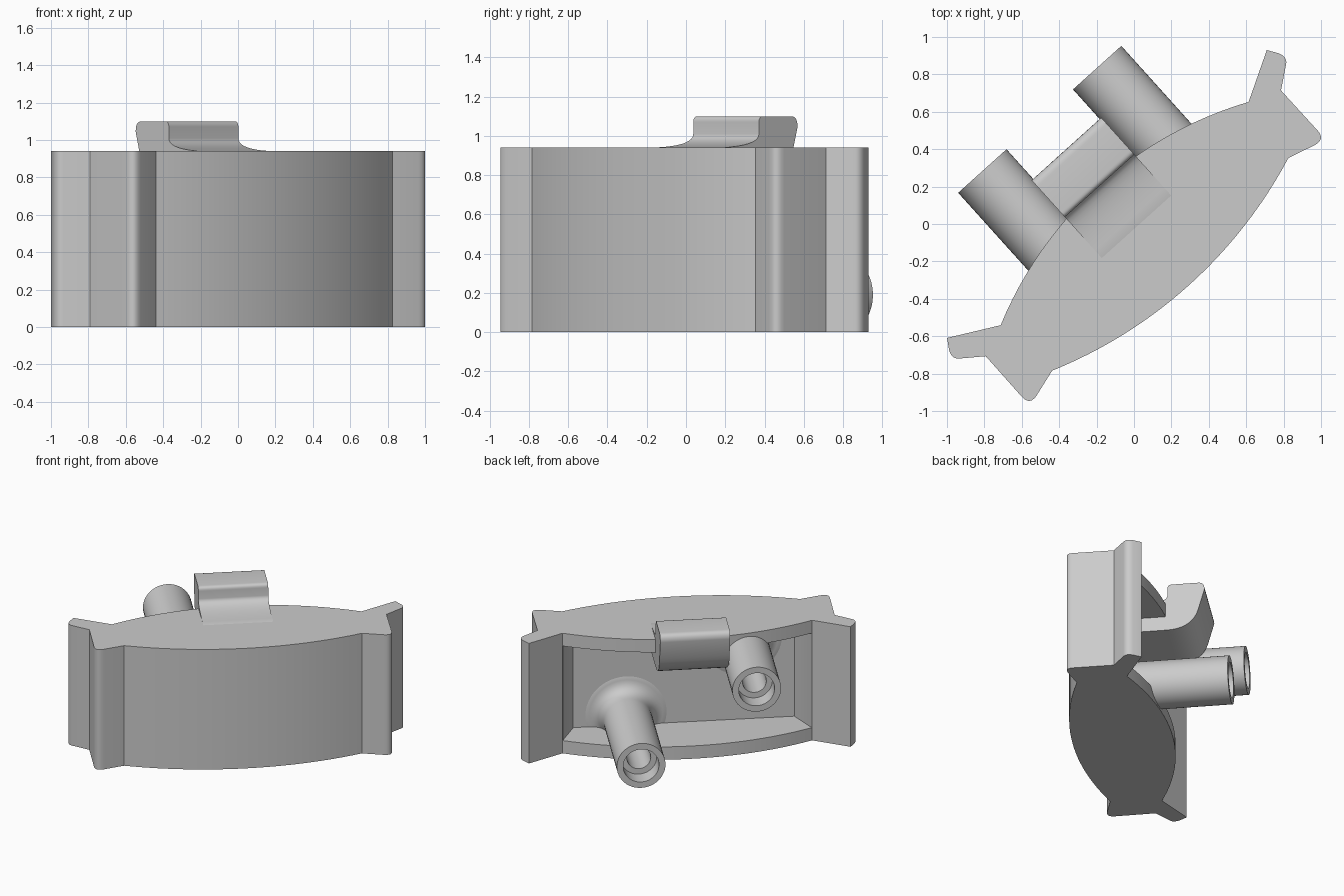
import bpy, bmesh, math
from mathutils import Vector, Matrix

cube = bpy.data.objects.get("Cube")
if cube:
    bpy.data.objects.remove(cube)

TURN = Matrix.Rotation(math.radians(42), 4, 'Z')
HEIGHT = 0.94

grey = bpy.data.materials.new("light grey")
grey.use_nodes = True
grey.diffuse_color = (0.6, 0.6, 0.6, 1)
grey.node_tree.nodes["Principled BSDF"].inputs["Base Color"].default_value = (0.6, 0.6, 0.6, 1)


def finish(name, bm):
    bmesh.ops.recalc_face_normals(bm, faces=bm.faces)
    mesh = bpy.data.meshes.new(name)
    bm.to_mesh(mesh)
    bm.free()
    mesh.materials.append(grey)
    obj = bpy.data.objects.new(name, mesh)
    bpy.context.collection.objects.link(obj)
    obj.matrix_world = TURN
    return obj


def smooth(obj):
    bpy.ops.object.select_all(action='DESELECT')
    bpy.context.view_layer.objects.active = obj
    obj.select_set(True)
    bpy.ops.object.shade_smooth_by_angle(angle=math.radians(30))


def prism(name, points, offset):
    """Extrude a closed polygon of 3D points along an offset."""
    bm = bmesh.new()
    face = bm.faces.new([bm.verts.new(p) for p in points])
    new = bmesh.ops.extrude_face_region(bm, geom=[face])["geom"]
    bmesh.ops.translate(bm, vec=offset, verts=[v for v in new if isinstance(v, bmesh.types.BMVert)])
    return finish(name, bm)


def bend(a, b, c, steps=6):
    """Rounded corner from a to c, pulled towards b."""
    a, b, c = Vector(a), Vector(b), Vector(c)
    return [tuple(a * (1 - t) ** 2 + b * 2 * t * (1 - t) + c * t * t)
            for t in (i / steps for i in range(steps + 1))]


def arc(half, end, peak, steps=24):
    """Shallow circular arc, from +half to -half."""
    sag = peak - end
    r = (half ** 2 + sag ** 2) / (2 * abs(sag))
    a = math.asin(half / r)
    s = math.copysign(1, sag)
    return [(r * math.sin(t), peak - s * r * (1 - math.cos(t)))
            for t in (a - 2 * a * i / steps for i in range(steps + 1))]


# Body outline: bulged back, flanged end, bulged front, mirrored end
end = [(1.15, 0.216)]
end += bend((1.186, 0.16), (1.208, 0.113), (1.175, 0.09))
end += [(1.062, 0.005)]
end += bend((1.064, -0.285), (1.064, -0.35), (1.0, -0.333))
back = arc(0.892, 0.075, 0.278)
front = arc(0.85, -0.29, -0.44)
outline = end + front + [(-u, v) for u, v in reversed(end)] + back[::-1]
body = prism("body", [(u, v, 0) for u, v in outline], (0, 0, HEIGHT))

# Hollow open at the back
hollow = [(-0.79, -0.13), (0.79, -0.13), (0.89, 0.075), (0.89, 0.6), (-0.89, 0.6), (-0.89, 0.075)]
cutter = prism("hollow_cutter", [(u, v, 0.1) for u, v in hollow], (0, 0, HEIGHT - 0.2))
cutter.hide_render = True
bpy.context.view_layer.update()
mod = body.modifiers.new("hollow", 'BOOLEAN')
mod.operation = 'DIFFERENCE'
mod.solver = 'EXACT'
mod.object = cutter
bpy.context.view_layer.objects.active = body
bpy.ops.object.modifier_apply(modifier=mod.name)
bpy.data.objects.remove(cutter)
smooth(body)

# Clip: bent strip rising out of the top with a sweeping fillet
clip = bend((-0.02, HEIGHT), (0.275, 0.945), (0.275, 1.01), 10)
clip += bend((0.275, 1.07), (0.275, 1.1), (0.305, 1.1))
clip += bend((0.495, 1.1), (0.54, 1.1), (0.54, 1.045))
clip += bend((0.5, 0.9), (0.46, 0.73), (0.27, 0.73), 10)
clip += [(-0.15, 0.73), (-0.15, 0.9)]
smooth(prism("clip", [(-0.25, v, z) for v, z in clip], (0.5, 0, 0)))


# Tubes: turned profile with flared base and stepped bore
def tube(name, u, z, segments=48):
    profile = [(0.31, -0.14)] + bend((0.29, -0.13), (0.174, -0.13), (0.174, 0.0), 8)
    profile += [(0.174, 0.753), (0.128, 0.753), (0.128, 0.62), (0.085, 0.62), (0.085, 0.1), (0, 0.1)]
    bm = bmesh.new()
    verts = [bm.verts.new((r, v, 0)) for r, v in profile]
    edges = [bm.edges.new(pair) for pair in zip(verts, verts[1:])]
    bmesh.ops.spin(bm, geom=verts + edges, cent=(0, 0, 0), axis=(0, 1, 0),
                   angle=2 * math.pi, steps=segments)
    bmesh.ops.remove_doubles(bm, verts=bm.verts, dist=0.0005)
    bmesh.ops.translate(bm, vec=(u, 0, z), verts=bm.verts)
    # keep the flare inside the top and bottom plates
    for v in bm.verts:
        if v.co.y < 0.1:
            v.co.z = min(max(v.co.z, 0.015), HEIGHT - 0.015)
    smooth(finish(name, bm))


tube("lower_tube", 0.413, 0.19)
tube("upper_tube", -0.413, 0.74)
